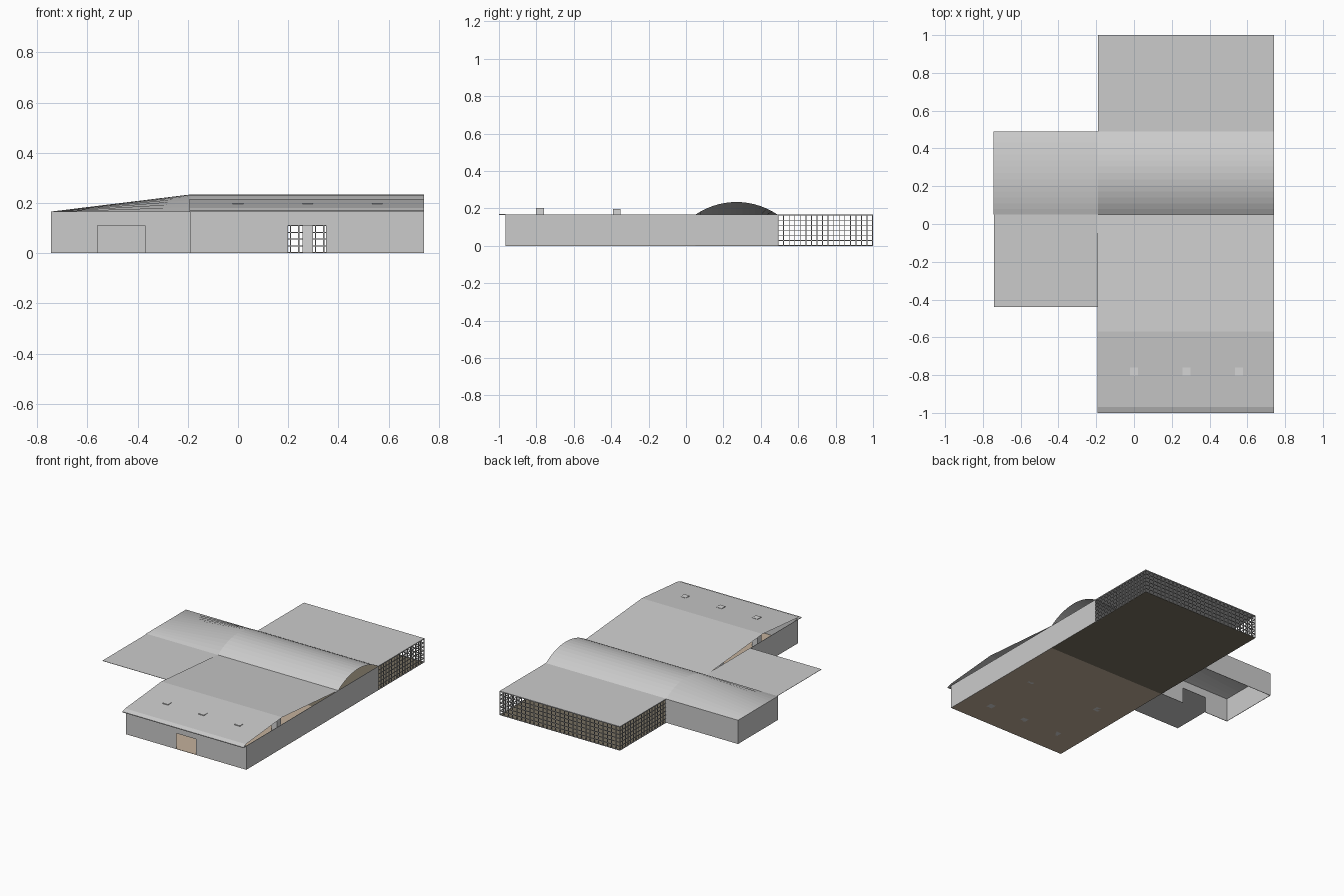
import bpy, math

if "Cube" in bpy.data.objects:
    bpy.data.objects.remove(bpy.data.objects["Cube"])

def mat(name, r, g, b):
    m = bpy.data.materials.new(name)
    m.diffuse_color = (r, g, b, 1)
    m.use_nodes = True
    m.node_tree.nodes["Principled BSDF"].inputs["Base Color"].default_value = m.diffuse_color
    return m

GREY = mat("light_grey", 0.60, 0.60, 0.60)
PALE = mat("column_grey", 0.66, 0.66, 0.66)
MESH = mat("lattice_grey", 0.42, 0.42, 0.42)
TAN = mat("tan_floor", 0.55, 0.44, 0.33)
DARK = mat("dark_floor", 0.19, 0.165, 0.12)

def obj(name, verts, faces, material):
    me = bpy.data.meshes.new(name)
    me.from_pydata(verts, [], faces)
    me.update()
    me.materials.append(material)
    o = bpy.data.objects.new(name, me)
    bpy.context.collection.objects.link(o)
    return o

def boxes(name, items, material):
    """Several boxes, each (x0, x1, y0, y1, z0, z1), in one object."""
    v, f = [], []
    for x0, x1, y0, y1, z0, z1 in items:
        n = len(v)
        v += [(x, y, z) for z in (z0, z1) for x, y in ((x0, y0), (x1, y0), (x1, y1), (x0, y1))]
        f += [tuple(n + i for i in q) for q in
              ((3, 2, 1, 0), (4, 5, 6, 7), (0, 1, 5, 4), (1, 2, 6, 5), (2, 3, 7, 6), (3, 0, 4, 7))]
    return obj(name, v, f, material)

def sheet(name, rows, material):
    """Surface joining rows of points that have equal length."""
    n = len(rows[0])
    v = [p for r in rows for p in r]
    f = [(k * n + i, (k + 1) * n + i, (k + 1) * n + i + 1, k * n + i + 1)
         for k in range(len(rows) - 1) for i in range(n - 1)]
    return obj(name, v, f, material)

XL, XM, XR = -0.745, -0.19, 0.74        # wing end, hall left, hall right
YF, YW, YH, YB = -0.965, 0.05, 0.49, 1.0  # hall front, wing front, hall back, yard back
H, T, DOOR = 0.166, 0.003, 0.11

def front_wall(name, x0, x1, y, d0, d1):
    boxes(name, [(x0, d0, y, y + T, 0, H), (d1, x1, y, y + T, 0, H),
                 (d0, d1, y, y + T, DOOR, H)], GREY)

# Floors
boxes("hall_floor", [(XM, XR, YF, YW, 0, 0.002)], TAN)
boxes("rear_floor", [(XM, XR, YW, YB, 0, 0.002)], DARK)

# Walls
front_wall("hall_front_wall", XM, XR, YF, 0.20, 0.35)
front_wall("wing_front_wall", XL, XM, YW, -0.56, -0.37)
boxes("hall_right_wall", [(XR - T, XR, YF, YH, 0, H)], GREY)
boxes("hall_left_wall", [(XM, XM + T, YF, YW, 0, H)], GREY)
boxes("wing_left_wall", [(XL, XL + T, YW, YH, 0, H)], GREY)
boxes("wing_back_wall", [(XL, XM, YH - T, YH, 0, H)], GREY)

# Columns standing in the hall, the front row just piercing the roof
w = 0.021
boxes("columns", [(x - w, x + w, y - w, y + w, 0, z) for x, y, z in
      ((0, -0.78, 0.201), (0.277, -0.78, 0.201), (0.555, -0.78, 0.201),
       (0, -0.37, 0.197), (0.555, -0.37, 0.197))], PALE)

# Folded hall roof, open at the sides, with a thin eave at the front
prof = [(-1, 0.170), (-0.97, 0.181), (-0.75, 0.200), (-0.57, 0.216), (YW, H)]
sheet("hall_roof", [[(XR, y, z) for y, z in prof], [(XM - 0.003, y, z) for y, z in prof]][::-1], GREY)
boxes("front_eave", [(XM - 0.003, XR, -1, YF, 0.165, 0.170)], GREY)

# Vaulted roof, flattening out toward the wing end
N = 14
half, rise = (YH - YW) / 2, 0.068
R = (half * half + rise * rise) / (2 * rise)
a = math.asin(half / R)
arc = [((YW + YH) / 2 + R * math.sin(t), H + R * (math.cos(t) - math.cos(a)))
       for t in (-a + 2 * a * i / N for i in range(N + 1))]
sheet("vault_roof", [[(XL, y, H) for y, z in arc],
                     [(XM, y, z) for y, z in arc],
                     [(XR, y, z) for y, z in arc]], GREY)

# Flat roofs
boxes("side_canopy", [(XL + 0.005, XM, -0.44, YW, H - 0.002, H)], GREY)
boxes("yard_roof", [(XM, XR, YH, YB, H, H + 0.002)], GREY)

# Lattice screens around the rear yard
b = 0.0022
bars = []
NZ, NY, NX = 6, 17, 28
for x in (XM + b, XR - b):
    for i in range(NY + 1):
        y = YH + b + (YB - YH - 2 * b) * i / NY
        bars.append((x - b, x + b, y - b, y + b, 0, H))
    for k in range(NZ + 1):
        z = b + (H - 2 * b) * k / NZ
        bars.append((x - b, x + b, YH, YB, z - b, z + b))
for i in range(1, NX):
    x = XM + (XR - XM) * i / NX
    bars.append((x - b, x + b, YB - 2 * b, YB, 0, H))
for k in range(NZ + 1):
    z = b + (H - 2 * b) * k / NZ
    bars.append((XM, XR, YB - 2 * b, YB, z - b, z + b))
boxes("yard_lattice", bars, MESH)
